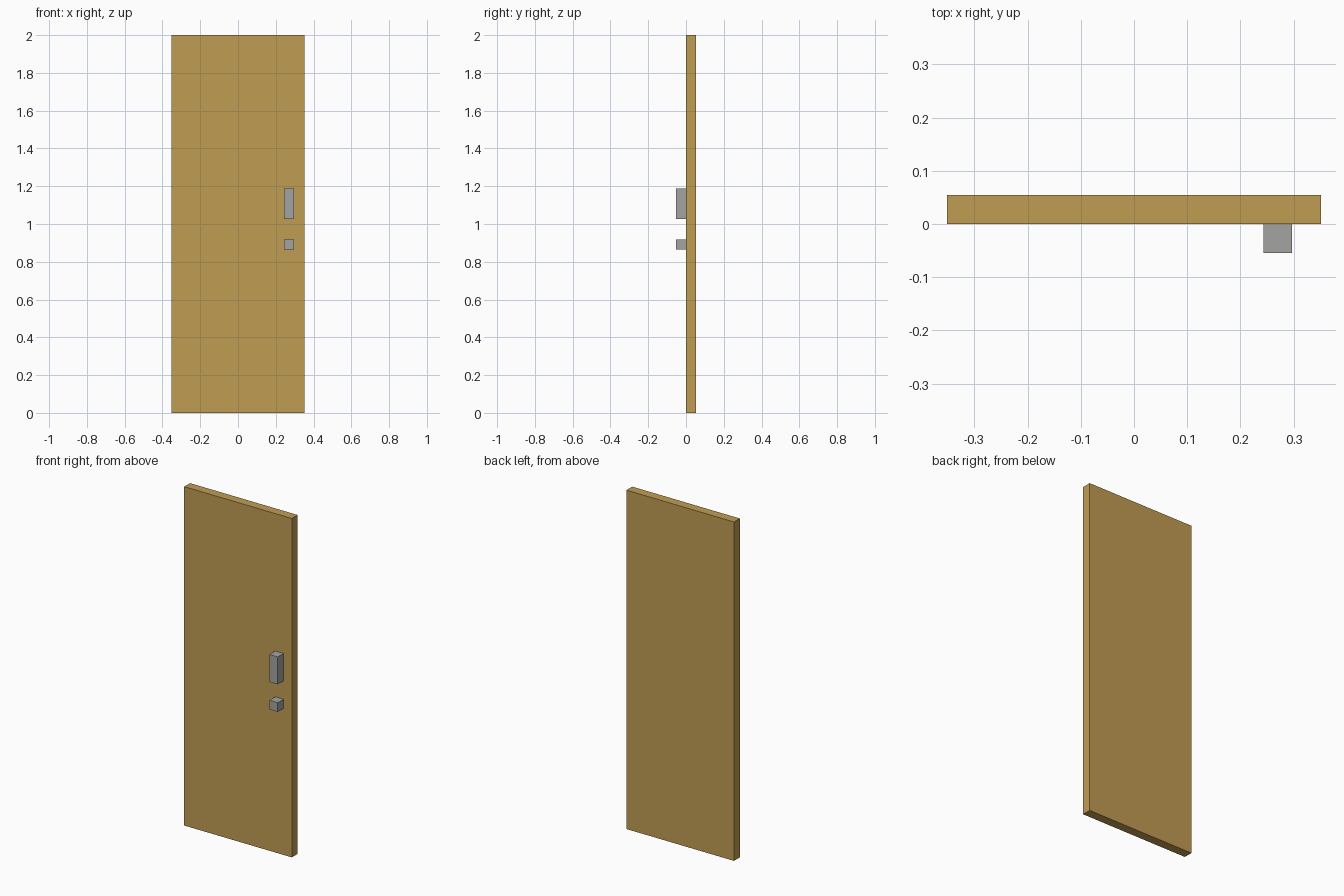
import bpy

cube = bpy.data.objects.get("Cube")
if cube:
    bpy.data.objects.remove(cube, do_unlink=True)

U = 2 / 37  # block unit: the door is 37 units tall


def make_material(name, rgb):
    mat = bpy.data.materials.new(name)
    mat.use_nodes = True
    color = (*rgb, 1)
    mat.diffuse_color = color
    mat.node_tree.nodes["Principled BSDF"].inputs["Base Color"].default_value = color
    return mat


def add_block(name, low, high, mat):
    """Box between two corners given in block units."""
    center = [(a + b) / 2 * U for a, b in zip(low, high)]
    bpy.ops.mesh.primitive_cube_add(size=1, location=center)
    block = bpy.context.object
    block.name = name
    block.scale = [(b - a) * U for a, b in zip(low, high)]
    bpy.ops.object.transform_apply(location=False, rotation=False, scale=True)
    block.data.materials.append(mat)
    return block


wood = make_material("golden wood", (0.53, 0.335, 0.086))
metal = make_material("grey metal", (0.372, 0.376, 0.36))

# Door slab
add_block("door_panel", (-6.5, 0, 0), (6.5, 1, 37), wood)

# Handle and lock on the front face
add_block("door_handle", (4.5, -1, 19), (5.5, 0, 22), metal)
add_block("door_lock", (4.5, -1, 16), (5.5, 0, 17), metal)
